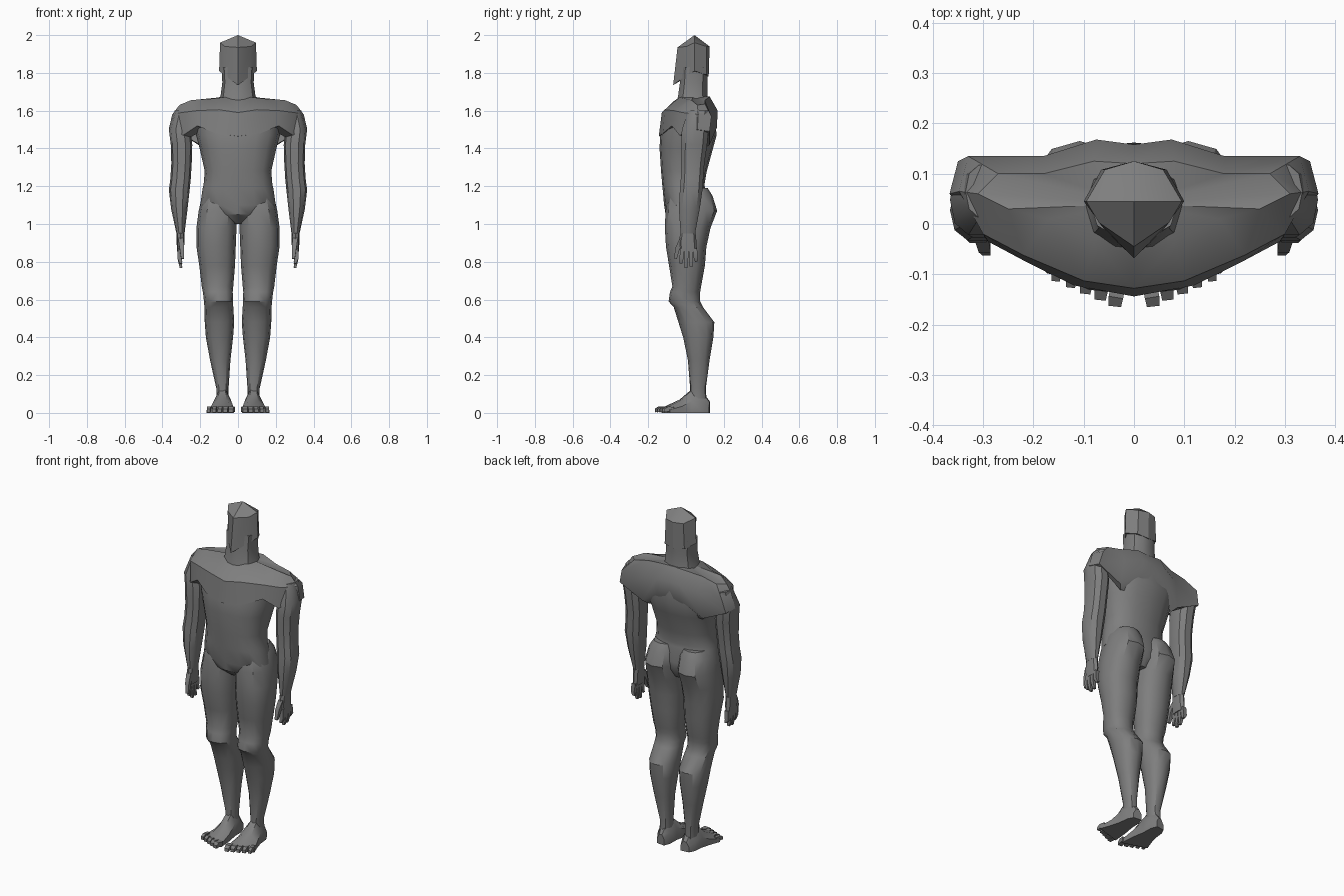
import bpy, bmesh, math
from mathutils import Vector

grey = bpy.data.materials.new("body grey")
grey.diffuse_color = (0.21, 0.21, 0.21, 1)


def loft(name, rings, mirror=False, closed=True, cap=True, angle=35):
    """Skin a list of point rings; open rings are halves that get mirrored."""
    bm = bmesh.new()
    vs = [[bm.verts.new(p) for p in r] for r in rings]
    n = len(vs[0])
    for a, b in zip(vs, vs[1:]):
        for i in range(n if closed else n - 1):
            j = (i + 1) % n
            bm.faces.new((a[i], a[j], b[j], b[i]))
    if cap:
        bm.faces.new(vs[0])
        bm.faces.new(vs[-1])
    if not closed:
        half = bmesh.ops.duplicate(bm, geom=bm.verts[:] + bm.edges[:] + bm.faces[:])
        for v in half["geom"]:
            if isinstance(v, bmesh.types.BMVert):
                v.co.x *= -1
        bmesh.ops.remove_doubles(bm, verts=bm.verts[:], dist=0.0005)
    bmesh.ops.recalc_face_normals(bm, faces=bm.faces[:])
    me = bpy.data.meshes.new(name)
    bm.to_mesh(me)
    bm.free()
    me.materials.append(grey)
    ob = bpy.data.objects.new(name, me)
    bpy.context.collection.objects.link(ob)
    if mirror:
        ob.modifiers.new("mirror", "MIRROR").use_mirror_merge = False
    bpy.ops.object.select_all(action="DESELECT")
    ob.select_set(True)
    bpy.context.view_layer.objects.active = ob
    bpy.ops.object.shade_smooth_by_angle(angle=math.radians(angle))
    return ob


def ring(z, x0, x1, y0, y1, n=10, square=0.85):
    """Rounded horizontal section filling the given x and y extents."""
    pts = []
    for i in range(n):
        a = 2 * math.pi * i / n
        c, s = math.cos(a), math.sin(a)
        pts.append(((x0 + x1) / 2 + (x1 - x0) / 2 * math.copysign(abs(c) ** square, c),
                    (y0 + y1) / 2 + (y1 - y0) / 2 * math.copysign(abs(s) ** square, s), z))
    return pts


def limb(name, rows, n=10):
    loft(name, [ring(*r, n=n) for r in rows], mirror=True)


def digit(name, points, radii):
    """Small square-sectioned finger or toe along a path; radii are (side, thickness)."""
    rings = []
    for i, p in enumerate(points):
        p = Vector(p)
        d = (Vector(points[min(i + 1, len(points) - 1)]) - Vector(points[max(i - 1, 0)])).normalized()
        thick = Vector((1, 0, 0)) if abs(d.z) > 0.6 else Vector((0, 0, 1))
        side = d.cross(thick).normalized()
        a, b = radii[i]
        rings.append([p + side * a * s + thick * b * t for s, t in ((1, 1), (-1, 1), (-1, -1), (1, -1))])
    loft(name, rings, mirror=True)


# Head: faceted block with pointed chin and ridged crown
loft("head", [
    [(0, .04, 1.80)] * 5,
    [(0, -.068, 1.735), (.055, -.015, 1.775), (.1, .045, 1.81), (.065, .108, 1.79), (0, .12, 1.78)],
    [(0, -.045, 1.935), (.07, .003, 1.94), (.095, .045, 1.96), (.058, .108, 1.94), (0, .125, 1.94)],
    [(0, .045, 2.0)] * 5,
], closed=False, cap=False, angle=25)

# Neck
loft("neck", [ring(1.60, -.12, .12, -.06, .13), ring(1.68, -.092, .092, -.045, .118),
              ring(1.75, -.083, .083, -.035, .116), ring(1.83, -.088, .088, -.03, .118)])

# Shoulder girdle: chest shelf, deltoids and upper back
loft("shoulders", [
    [(0, -.10, 1.46), (.10, -.08, 1.48), (.18, -.03, 1.50), (.25, .0, 1.46), (.30, .04, 1.47),
     (.29, .10, 1.47), (.18, .10, 1.40), (.07, .12, 1.42), (0, .11, 1.42)],
    [(0, -.144, 1.465), (.12, -.122, 1.48), (.215, -.075, 1.52), (.29, -.035, 1.47), (.367, .06, 1.50),
     (.35, .125, 1.49), (.20, .125, 1.42), (.075, .163, 1.51), (0, .152, 1.50)],
    [(0, -.128, 1.59), (.10, -.113, 1.605), (.22, -.062, 1.60), (.30, -.02, 1.59), (.348, .065, 1.58),
     (.33, .135, 1.57), (.18, .135, 1.57), (.075, .168, 1.60), (0, .158, 1.60)],
    [(0, -.065, 1.65), (.08, -.035, 1.67), (.17, .01, 1.66), (.25, .03, 1.655), (.31, .06, 1.63),
     (.27, .10, 1.635), (.18, .10, 1.655), (.08, .125, 1.675), (0, .12, 1.675)],
    [(0, .04, 1.68)] * 9,
], closed=False, cap=False)

# Torso down to the crotch
loft("torso", [ring(z, -w, w, f, b, n=16) for z, w, f, b in (
    (1.54, .23, -.12, .155), (1.47, .222, -.137, .162), (1.40, .203, -.14, .143),
    (1.28, .176, -.132, .11), (1.21, .182, -.126, .098), (1.19, .187, -.124, .10),
    (1.10, .20, -.116, .115), (1.05, .13, -.108, .11), (1.0, .04, -.05, .08))])

# Legs: buttock, thigh, kneecap, calf, ankle
limb("leg", [
    (1.19, .03, .165, -.07, .115), (1.15, .012, .19, -.095, .14), (1.07, .008, .208, -.108, .165),
    (.98, .008, .22, -.112, .13), (.88, .012, .22, -.106, .108), (.78, .016, .205, -.09, .10),
    (.67, .025, .192, -.072, .08), (.64, .028, .186, -.085, .075), (.59, .026, .18, -.092, .075),
    (.56, .025, .178, -.065, .09), (.48, .02, .176, -.04, .15), (.40, .026, .17, -.015, .145),
    (.28, .04, .148, .01, .125), (.13, .05, .115, .022, .105), (.05, .05, .115, .02, .11)], n=12)

# Feet: sections from heel to ball, front edge slanting outward
foot = []
for yi, yo, x0, x1, h in ((.128, .122, .055, .105, .06), (.09, .09, .042, .122, .11), (.03, .03, .04, .128, .125),
                          (-.04, -.02, .028, .142, .07), (-.13, -.085, .02, .166, .032)):
    w = x1 - x0
    foot.append([(x0 + w * t, yi + (yo - yi) * t, h * k) for t, k in
                 ((0, 0), (1, 0), (1, .5), (.68, .95), (.3, 1), (0, .6))])
loft("foot", foot, mirror=True)

# Toes, fanned outward
for i in range(5):
    x, y, r = .036 + .0295 * i, -.164 + .0125 * i, .0145 - .0012 * i
    digit("toe", [(x - .006, y + .05, .018), (x, y + .018, .02), (x + .002, y, .012)],
          [(r, .014), (r, .013), (r * .85, .009)])

# Arms from deltoid to wrist
limb("arm", [
    (1.60, .25, .335, .01, .12), (1.50, .25, .366, -.025, .122), (1.42, .242, .356, -.03, .115),
    (1.32, .245, .353, -.028, .10), (1.24, .25, .358, -.03, .094), (1.18, .256, .366, -.035, .09),
    (1.08, .267, .354, -.04, .075), (.95, .283, .326, -.03, .05)])

# Hands
limb("palm", [(.96, .284, .325, -.028, .05), (.90, .283, .325, -.04, .056),
              (.855, .289, .322, -.032, .058)], n=8)

# Fingers and thumb
for y0, y1, zt in ((-.02, -.027, .79), (.003, .0, .768), (.026, .027, .772), (.048, .055, .80)):
    digit("finger", [(.306, y0, .87), (.31, (y0 + y1) / 2, .82), (.302, y1, zt)],
          [(.011, .012), (.0105, .011), (.007, .007)])
digit("thumb", [(.303, -.02, .92), (.297, -.045, .87), (.293, -.056, .815)],
      [(.014, .014), (.012, .012), (.007, .008)])
